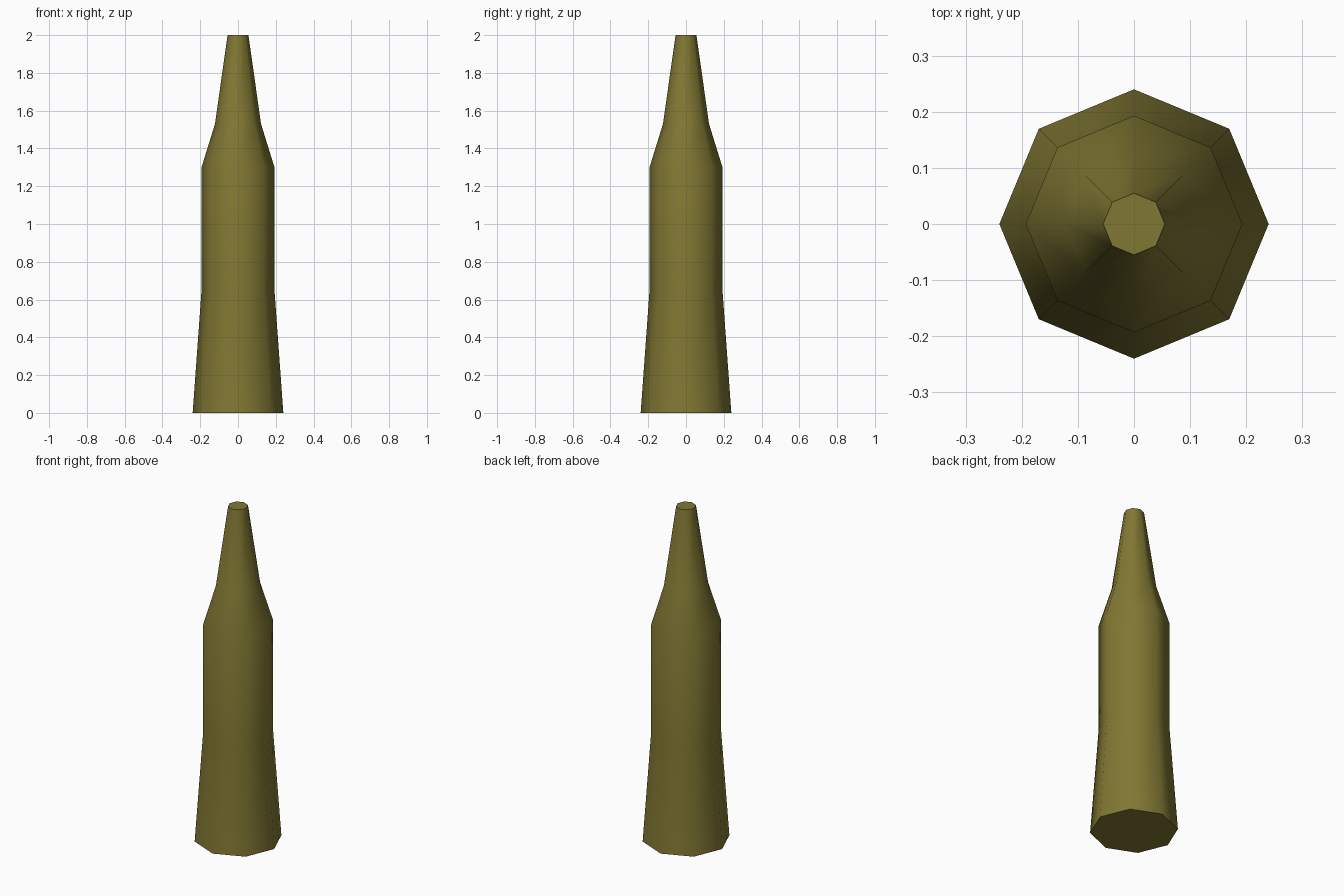
import bpy, bmesh
from math import cos, sin, pi, radians

if "Cube" in bpy.data.objects:
    bpy.data.objects.remove(bpy.data.objects["Cube"])

SIDES = 8
# (radius, height) profile from base to tip
PROFILE = [(0.24, 0.0), (0.193, 0.65), (0.193, 1.3), (0.122, 1.53), (0.055, 2.0)]

# Octagonal turned body: stacked rings bridged with quads, closed by flat caps
bm = bmesh.new()
rings = [[bm.verts.new((r * cos(2 * pi * i / SIDES), r * sin(2 * pi * i / SIDES), z))
          for i in range(SIDES)] for r, z in PROFILE]
for low, high in zip(rings, rings[1:]):
    for i in range(SIDES):
        j = (i + 1) % SIDES
        bm.faces.new((low[i], low[j], high[j], high[i]))
bm.faces.new(rings[0][::-1])
bm.faces.new(rings[-1])

mesh = bpy.data.meshes.new("tapered_body")
bm.to_mesh(mesh)
bm.free()
body = bpy.data.objects.new("tapered_body", mesh)
bpy.context.collection.objects.link(body)

# Olive brass colour
mat = bpy.data.materials.new("olive_brass")
mat.diffuse_color = (0.22, 0.185, 0.033, 1)
mat.use_nodes = True
mat.node_tree.nodes["Principled BSDF"].inputs["Base Color"].default_value = mat.diffuse_color
mesh.materials.append(mat)

# Smooth sides, crisp cap edges
bpy.context.view_layer.objects.active = body
body.select_set(True)
bpy.ops.object.shade_smooth_by_angle(angle=radians(60))
